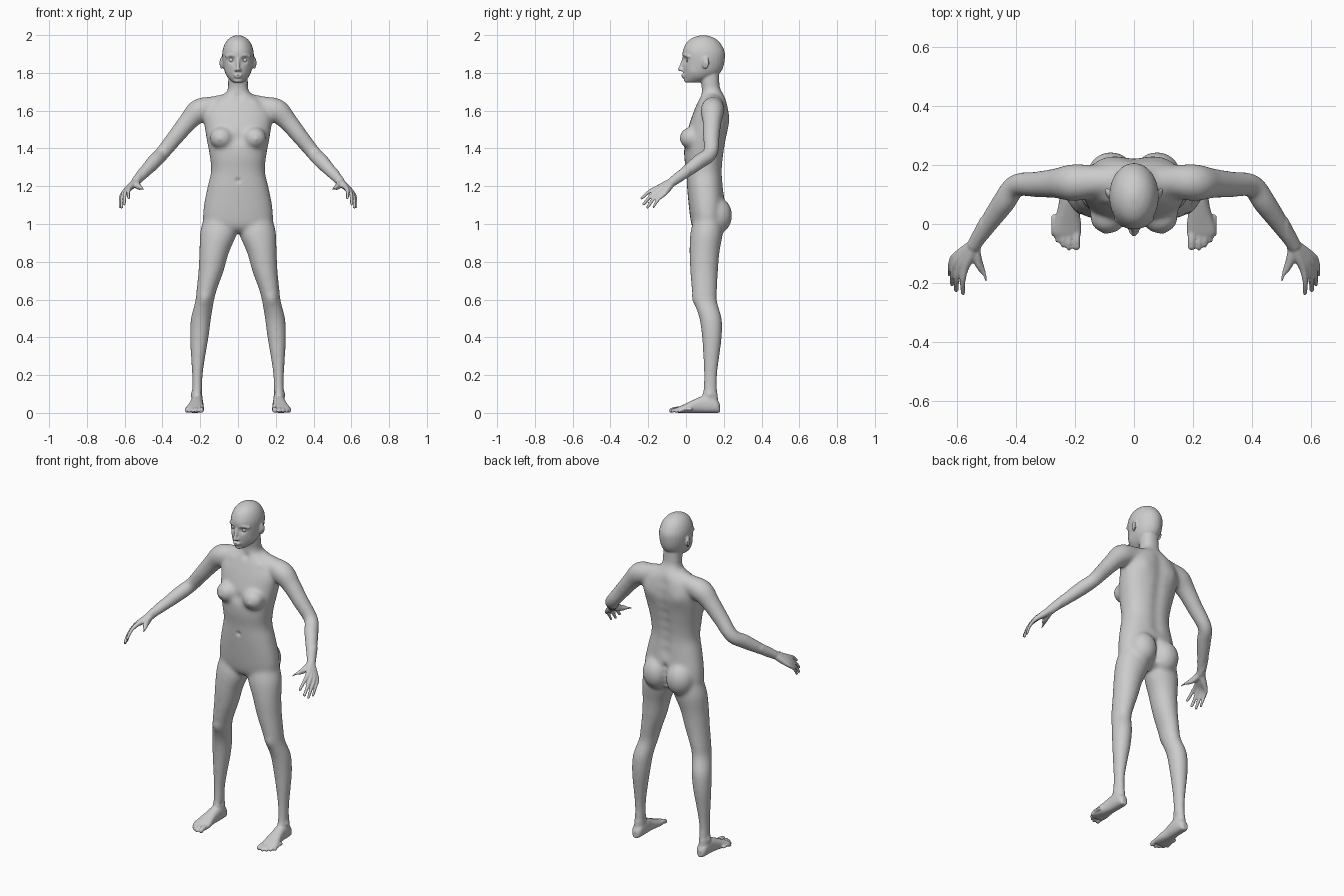
import bpy, bmesh, math
from mathutils import Vector, Matrix

bm = bmesh.new()


def spline(rows, k=5):
    """Catmull-Rom interpolation of rows of numbers."""
    p = [rows[0]] + list(rows) + [rows[-1]]
    out = []
    for i in range(1, len(p) - 2):
        for j in range(k):
            t = j / k
            out.append([0.5 * (2 * b + (c - a) * t + (2 * a - 5 * b + 4 * c - d) * t * t
                               + (3 * b - a - 3 * c + d) * t ** 3)
                        for a, b, c, d in zip(*p[i - 1:i + 3])])
    return out + [list(rows[-1])]


def loft(rings, e=2.0, n=28):
    """Skin closed superellipse rings given as (centre, half axis, half axis)."""
    sp = lambda w: math.copysign(abs(w) ** (2 / e), w)
    loops = []
    for c, u, v in rings:
        angles = [2 * math.pi * i / n for i in range(n)]
        loops.append([bm.verts.new(c + u * sp(math.cos(a)) + v * sp(math.sin(a))) for a in angles])
    for a, b in zip(loops, loops[1:]):
        for i in range(n):
            bm.faces.new((a[i], a[(i + 1) % n], b[(i + 1) % n], b[i]))
    bm.faces.new(loops[0][::-1])
    bm.faces.new(loops[-1])


def column(rows, e=2.0):
    """Rows: z, centre x, half width, front y, back y."""
    loft([(Vector((cx, (f + b) / 2, z)), Vector((rx, 0, 0)), Vector((0, (b - f) / 2, 0)))
          for z, cx, rx, f, b in spline(rows)], e)


def ball(c, r, rot=0):
    m = Matrix.Translation(c) @ Matrix.Rotation(rot, 4, 'Z') @ Matrix.Diagonal((*r, 1))
    bmesh.ops.create_uvsphere(bm, u_segments=24, v_segments=16, radius=1, matrix=m)


def tube(rows, k=5):
    """Round limb through rows of x, y, z, radius, with ball ends."""
    pts = spline(rows, k)
    rings = []
    for i, p in enumerate(pts):
        t = Vector(pts[min(i + 1, len(pts) - 1)][:3]) - Vector(pts[max(i - 1, 0)][:3])
        u = t.cross(Vector((0.3, 1, 0.2))).normalized()
        rings.append((Vector(p[:3]), u * p[3], t.normalized().cross(u) * p[3]))
    loft(rings, n=20)
    for p in (rows[0], rows[-1]):
        ball(p[:3], (p[3],) * 3)


# Leg
column([(1.02, .10, .085, .04, .19), (.95, .104, .098, .022, .195), (.85, .126, .079, .018, .178),
        (.75, .143, .067, .022, .17), (.65, .166, .054, .03, .165), (.59, .177, .05, .04, .165),
        (.5, .196, .054, .07, .19), (.4, .205, .05, .084, .19), (.3, .211, .039, .09, .178),
        (.2, .215, .029, .094, .166), (.12, .216, .028, .09, .166), (.05, .217, .031, .08, .172)])
# Foot and toes, rows: y, centre x, half width, half height
loft([(Vector((cx, y, h)), Vector((rx, 0, 0)), Vector((0, 0, h))) for y, cx, rx, h in spline([
    (.18, .217, .014, .022), (.165, .217, .028, .034), (.13, .217, .033, .045), (.09, .218, .034, .045),
    (.05, .222, .037, .037), (0, .226, .047, .025), (-.03, .228, .049, .018), (-.048, .226, .04, .013)])], 2.4)
for x, y, r in ((.195, -.076, .0135), (.22, -.081, .0095), (.24, -.071, .0095), (.258, -.055, .009), (.272, -.034, .0085)):
    tube([(x, y + .06, .02, r), (x, y + .025, .02, r), (x, y, r, r)])
# Buttock and breast
ball((.078, .16, 1.045), (.083, .085, .1))
ball((.088, .022, 1.455), (.062, .056, .058))
# Collar, arm and forearm
tube([(.04, .145, 1.645, .05), (.13, .145, 1.622, .055), (.205, .14, 1.6, .064), (.262, .138, 1.545, .052),
      (.33, .134, 1.462, .045), (.4, .13, 1.376, .04), (.44, .075, 1.334, .041),
      (.49, .005, 1.28, .034), (.54, -.07, 1.225, .025)])
# Fingers, each including its part of the palm
wrist = Vector((.54, -.07, 1.225))
for knuckle, tip, r in (((.572, -.15, 1.192), (.579, -.233, 1.138), .0098), ((.588, -.142, 1.181), (.602, -.223, 1.106), .01),
                        ((.602, -.13, 1.17), (.616, -.204, 1.088), .0095), ((.612, -.115, 1.158), (.624, -.172, 1.09), .0085)):
    a, b = Vector(knuckle), Vector(tip)
    m = a.lerp(b, .5) + Vector((.005, -.003, .006))
    tube([(*wrist, .02), (*wrist.lerp(a, .5), .018), (*a, r + .003), (*m, r), (*b, r - .0015)])
tube([(.54, -.08, 1.218, .019), (.527, -.125, 1.2, .018), (.508, -.165, 1.19, .012), (.5, -.195, 1.181, .009)])
# Ear, brow and nostril
ball((.087, .103, 1.853), (.007, .021, .033), -.35)
tube([(.012, -.010, 1.889, .008), (.036, -.004, 1.893, .008), (.06, .016, 1.887, .008)])
ball((.011, -.021, 1.815), (.009, .011, .008))

# Mirror the paired parts
dup = bmesh.ops.duplicate(bm, geom=bm.verts[:] + bm.edges[:] + bm.faces[:])['geom']
bmesh.ops.scale(bm, vec=(-1, 1, 1), verts=[g for g in dup if isinstance(g, bmesh.types.BMVert)])

# Torso and neck
column([(.955, 0, .08, .06, .15), (.98, 0, .15, .035, .185), (1.02, 0, .184, .024, .2), (1.1, 0, .181, .014, .205),
        (1.2, 0, .161, .005, .198), (1.28, 0, .143, 0, .193), (1.36, 0, .15, -.01, .2), (1.44, 0, .165, -.006, .213),
        (1.52, 0, .178, .015, .227), (1.58, 0, .182, .035, .228), (1.63, 0, .155, .055, .222),
        (1.665, 0, .11, .07, .21), (1.695, 0, .064, .082, .193), (1.73, 0, .053, .082, .178), (1.8, 0, .052, .07, .175)], 2.3)
# Head
column([(1.748, 0, .022, .006, .06), (1.757, 0, .036, -.004, .1), (1.775, 0, .054, -.011, .145), (1.8, 0, .068, -.015, .18),
        (1.83, 0, .077, -.017, .197), (1.87, 0, .083, -.016, .205), (1.91, 0, .083, -.018, .205), (1.945, 0, .074, -.006, .19),
        (1.972, 0, .058, .014, .168), (1.99, 0, .036, .045, .138), (1.999, 0, .01, .08, .105)])
# Nose, lips and chin
tube([(0, -.008, 1.885, .009), (0, -.022, 1.845, .009), (0, -.032, 1.82, .011)])
ball((0, -.013, 1.789), (.025, .013, .0055))
ball((0, -.010, 1.778), (.021, .013, .006))
ball((0, .005, 1.76), (.024, .016, .012))
bmesh.ops.recalc_face_normals(bm, faces=bm.faces[:])

me = bpy.data.meshes.new("body")
bm.to_mesh(me)
bm.free()
body = bpy.data.objects.new("body", me)
bpy.context.collection.objects.link(body)
bpy.context.view_layer.objects.active = body
body.select_set(True)

# Fuse the parts into one skin
mod = body.modifiers.new("fuse", 'REMESH')
mod.mode = 'VOXEL'
mod.voxel_size = .005
bpy.ops.object.modifier_apply(modifier=mod.name)

bm = bmesh.new()
bm.from_mesh(body.data)


def relax(verts, times):
    for _ in range(times):
        bmesh.ops.smooth_vert(bm, verts=verts, factor=.5, use_axis_x=True, use_axis_y=True, use_axis_z=True)


relax([v for v in bm.verts if .1 < v.co.z < 1.74 and abs(v.co.x) < .52], 40)

# Soft sculpting strokes, both sides: centre, radius, push
strokes = [((.035, -.008, 1.868), .016, (0, .014, 0)),
           ((.06, .03, 1.8), .025, (-.005, .004, 0)),
           ((.1, .1, 1.853), .012, (-.005, 0, 0)),
           ((0, .003, 1.23), .012, (0, .009, 0)),
           ((.178, .04, .6), .03, (0, -.006, 0)),
           ((.25, .125, .1), .016, (.006, 0, 0)),
           ((.185, .12, .105), .016, (-.006, 0, 0)),
           ((.1, .225, 1.55), .05, (0, .008, 0)),
           ((.1, .07, 1.655), .022, (0, -.006, 0)),
           ((0, .08, 1.67), .02, (0, .008, 0)),
           ((.098, -.033, 1.45), .012, (0, -.004, 0)),
           ((0, 0, 1.45), .03, (0, .008, 0))]
strokes += [((0, .21, 1.2 + .06 * i), .035, (0, -.008, 0)) for i in range(8)]
strokes += [((0, .2, 1 + .035 * i), .02, (0, -.012, 0)) for i in range(4)]
for c, r, d in strokes:
    c, d = Vector(c), Vector(d)
    for v in bm.verts:
        if abs(v.co.z - c.z) < 2.2 * r:
            x, y, z = v.co
            w = math.exp(-((abs(x) - c.x) ** 2 + (y - c.y) ** 2 + (z - c.z) ** 2) / r ** 2)
            v.co += Vector((math.copysign(d.x, x), d.y, d.z)) * w
relax(bm.verts[:], 2)
bm.to_mesh(body.data)
bm.free()
body.data.shade_smooth()

# Eyes
for s, side in ((1, "left"), (-1, "right")):
    bpy.ops.mesh.primitive_uv_sphere_add(segments=24, ring_count=16, radius=.014, location=(s * .035, .013, 1.868))
    bpy.context.object.name = side + "_eye"
    bpy.ops.object.shade_smooth()
